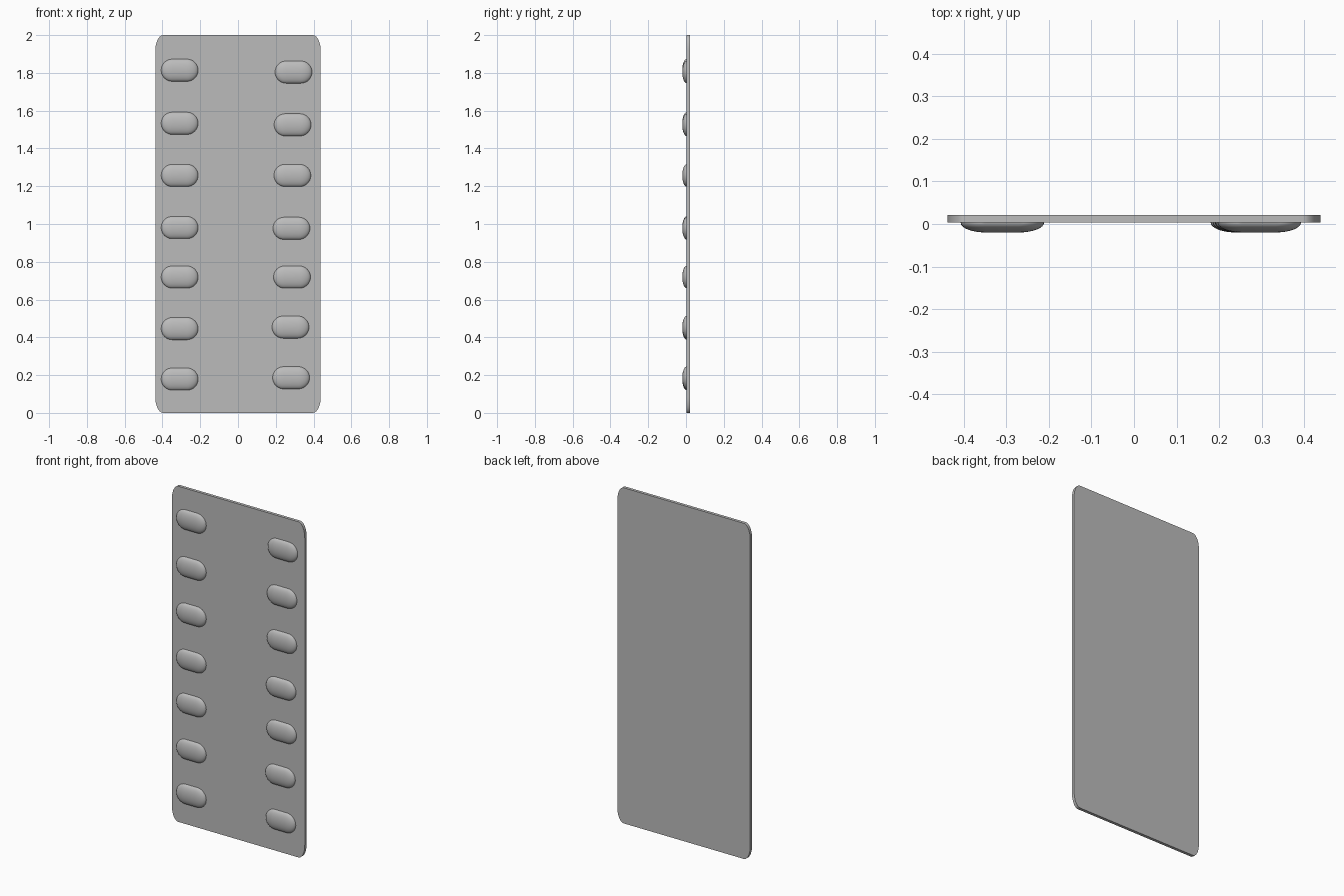
import bpy
import bmesh
from math import sin, cos, pi

if "Cube" in bpy.data.objects:
    bpy.data.objects.remove(bpy.data.objects["Cube"], do_unlink=True)

grey = bpy.data.materials.new("plain_grey")
grey.use_nodes = True
GREY = (0.5, 0.5, 0.5, 1)
grey.diffuse_color = GREY
grey.node_tree.nodes["Principled BSDF"].inputs["Base Color"].default_value = GREY


def add_object(name, bm, location=(0, 0, 0)):
    bmesh.ops.recalc_face_normals(bm, faces=bm.faces)
    mesh = bpy.data.meshes.new(name)
    bm.to_mesh(mesh)
    bm.free()
    mesh.materials.append(grey)
    obj = bpy.data.objects.new(name, mesh)
    obj.location = location
    bpy.context.collection.objects.link(obj)
    bpy.ops.object.select_all(action="DESELECT")
    obj.select_set(True)
    bpy.context.view_layer.objects.active = obj
    bpy.ops.object.shade_smooth_by_angle(angle=pi / 5)
    return obj


# Thin upright plate with tall elliptical corners
HALF_W, FRONT, BACK = 0.438, 0.003, 0.021
RX, RZ, STEPS = 0.042, 0.085, 10
bm = bmesh.new()
outline = []
for quarter, (sx, sz) in enumerate([(1, 1), (-1, 1), (-1, -1), (1, -1)]):
    for i in range(STEPS + 1):
        a = (quarter + i / STEPS) * pi / 2
        x = sx * (HALF_W - RX) + RX * cos(a)
        z = 1 + sz * (1 - RZ) + RZ * sin(a)
        outline.append(bm.verts.new((x, FRONT, z)))
face = bm.faces.new(outline)
extruded = bmesh.ops.extrude_face_region(bm, geom=[face])["geom"]
moved = [v for v in extruded if isinstance(v, bmesh.types.BMVert)]
bmesh.ops.translate(bm, verts=moved, vec=(0, BACK - FRONT, 0))
if not face.is_valid or len(bm.faces) < len(outline) + 2:
    bm.faces.new(outline)
add_object("plate", bm)


# Flattened half capsule, its length along x and its dome towards -y
def add_stud(name, x, z):
    length, height, depth = 0.196, 0.118, 0.023
    r = height / 2
    bm = bmesh.new()
    bmesh.ops.create_uvsphere(bm, u_segments=32, v_segments=16, radius=1)
    for axis in ((0, 1, 0), (1, 0, 0)):
        bmesh.ops.bisect_plane(bm, geom=bm.verts[:] + bm.edges[:] + bm.faces[:],
                               dist=1e-4, plane_co=(0, 0, 0), plane_no=axis,
                               clear_outer=axis[1] == 1)
    # Split the dome in the middle and pull the ends apart
    middle = [e for e in bm.edges if all(abs(v.co.x) < 1e-4 for v in e.verts)]
    bmesh.ops.split_edges(bm, edges=middle)
    for v in bm.verts:
        side = 1 if sum(f.calc_center_median().x for f in v.link_faces) > 0 else -1
        v.co = (v.co.x * r + side * (length / 2 - r), v.co.y * depth, v.co.z * r)
    seam = [e for e in bm.edges if e.is_boundary
            and all(abs(abs(v.co.x) - (length / 2 - r)) < 1e-4 for v in e.verts)]
    bmesh.ops.bridge_loops(bm, edges=seam)
    add_object(name, bm, (x, FRONT + 0.0002, z))


# Two slightly uneven columns of studs
left_studs = [(0.294, 1.804), (0.289, 1.525), (0.288, 1.257), (0.283, 0.977),
              (0.286, 0.719), (0.278, 0.454), (0.281, 0.186)]
right_heights = [1.814, 1.533, 1.257, 0.981, 0.719, 0.446, 0.179]
for i, (x, z) in enumerate(left_studs):
    add_stud(f"left_stud_{i + 1}", x, z)
for i, z in enumerate(right_heights):
    add_stud(f"right_stud_{i + 1}", -0.309, z)
